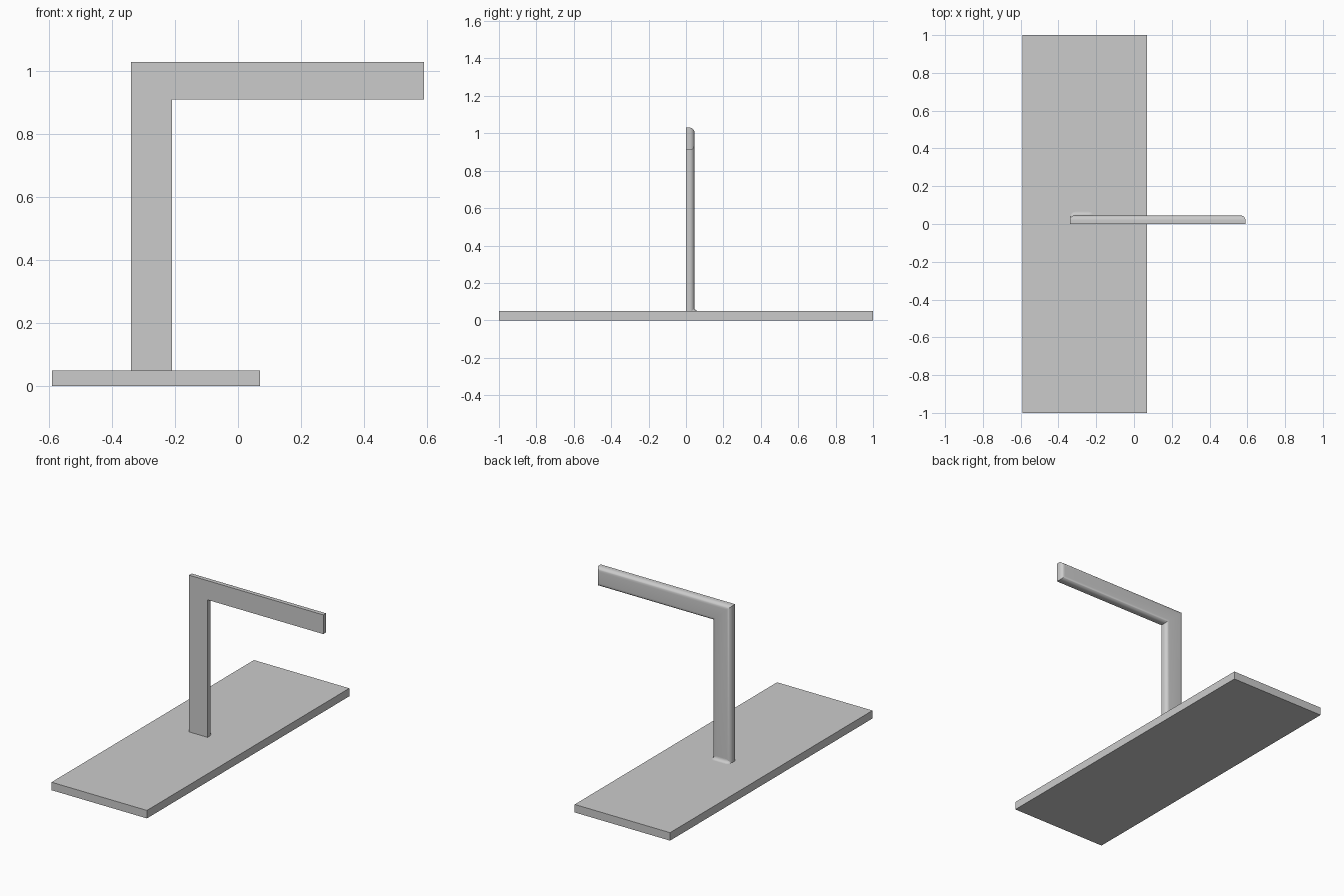
import bpy
import bmesh
import math

if "Cube" in bpy.data.objects:
    bpy.data.objects.remove(bpy.data.objects["Cube"], do_unlink=True)

grey = bpy.data.materials.new("light grey")
grey.use_nodes = True
colour = (0.6, 0.6, 0.6, 1)
grey.diffuse_color = colour
grey.node_tree.nodes["Principled BSDF"].inputs["Base Color"].default_value = colour

LEFT, RIGHT, TIP = -0.34, -0.21, 0.59
BASE_TOP, ARM_BOTTOM, TOP = 0.05, 0.91, 1.03
DEPTH, ROUND = 0.045, 0.025


def finish(name, bm, smooth=True):
    bmesh.ops.recalc_face_normals(bm, faces=bm.faces)
    mesh = bpy.data.meshes.new(name)
    bm.to_mesh(mesh)
    bm.free()
    obj = bpy.data.objects.new(name, mesh)
    bpy.context.collection.objects.link(obj)
    mesh.materials.append(grey)
    if smooth:
        bpy.ops.object.select_all(action="DESELECT")
        obj.select_set(True)
        bpy.context.view_layer.objects.active = obj
        bpy.ops.object.shade_smooth_by_angle(angle=math.radians(30))
    return obj


# Flat base plate
bm = bmesh.new()
bmesh.ops.create_cube(bm, size=1)
bmesh.ops.scale(bm, vec=(0.66, 2, BASE_TOP), verts=bm.verts)
bmesh.ops.translate(bm, vec=(-0.26, 0, BASE_TOP / 2), verts=bm.verts)
finish("base_plate", bm, smooth=False)

# Post and arm in one bent bar, flat in front and rounded at the back
bm = bmesh.new()
outline = [(LEFT, BASE_TOP), (RIGHT, BASE_TOP), (RIGHT, ARM_BOTTOM),
           (TIP, ARM_BOTTOM), (TIP, TOP), (LEFT, TOP)]
front = bm.faces.new([bm.verts.new((x, 0, z)) for x, z in outline])
back = bmesh.ops.extrude_face_region(bm, geom=[front], use_keep_orig=True)
bmesh.ops.translate(bm, vec=(0, DEPTH, 0),
                    verts=[v for v in back["geom"] if isinstance(v, bmesh.types.BMVert)])
bmesh.ops.recalc_face_normals(bm, faces=bm.faces)
rim = [e for e in bm.edges
       if all(v.co.y > DEPTH / 2 for v in e.verts)
       and any(v.co.z > BASE_TOP + 0.01 for v in e.verts)]
bmesh.ops.bevel(bm, geom=rim, offset=ROUND, segments=8, profile=0.5, affect="EDGES")
finish("post_and_arm", bm)

# Concave fillet behind the foot of the post, lofted from rounded sections
bm = bmesh.new()
STEPS, FLARE, INSET = 8, 0.02, 0.004


def section(z, rear):
    x0, x1 = LEFT + INSET, RIGHT - INSET
    points = [(x1, DEPTH - ROUND)]
    for i in range(STEPS + 1):
        a = math.pi / 2 * i / STEPS
        points.append((x1 - ROUND + ROUND * math.cos(a), rear - ROUND + ROUND * math.sin(a)))
    points += [(x0 + x1 - x, y) for x, y in reversed(points)]
    return [bm.verts.new((x, y, z)) for x, y in points]


rings = []
for i in range(STEPS + 1):
    a = math.pi / 2 * i / STEPS
    rings.append(section(BASE_TOP + FLARE * (1 - math.cos(a)),
                         DEPTH + FLARE * (1 - math.sin(a))))
for low, high in zip(rings, rings[1:]):
    for i in range(len(low)):
        j = (i + 1) % len(low)
        bm.faces.new((low[i], low[j], high[j], high[i]))
bm.faces.new(rings[0])
bm.faces.new(rings[-1])
bmesh.ops.remove_doubles(bm, verts=bm.verts, dist=0.00001)
finish("foot_fillet", bm)
